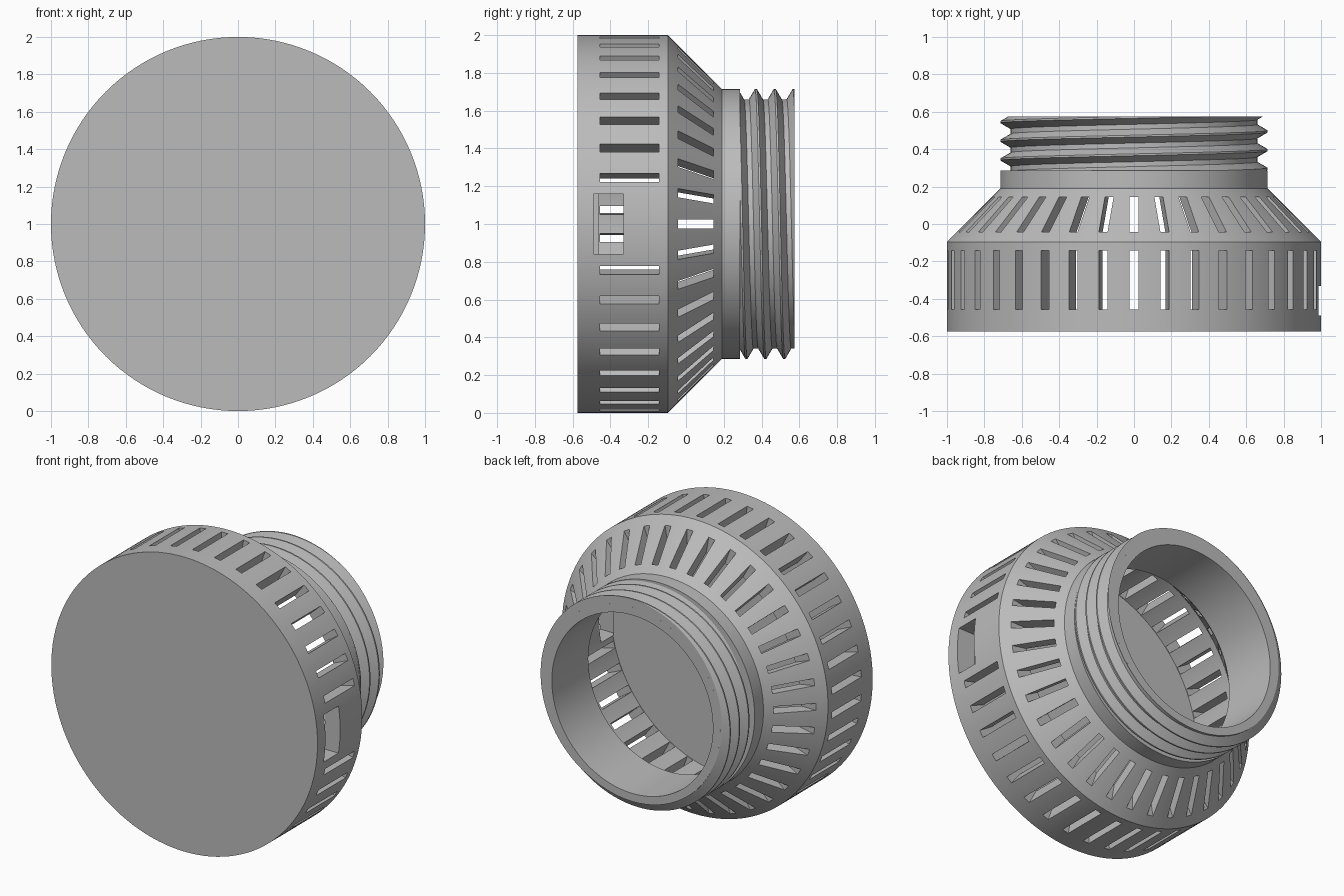
import bpy, bmesh
from math import sin, cos, pi, tau

cube = bpy.data.objects.get("Cube")
if cube:
    bpy.data.objects.remove(cube, do_unlink=True)

SEG = 128
grey = bpy.data.materials.new("plain_grey")
grey.use_nodes = True
COLOUR = (0.5, 0.5, 0.5, 1)
grey.diffuse_color = COLOUR
grey.node_tree.nodes["Principled BSDF"].inputs["Base Color"].default_value = COLOUR


def polar(r, y, a):
    """Point around the housing axis; angle runs from the top towards the left side."""
    return (r * sin(a), y, 1 + r * cos(a))


def skin(bm, rings, wrap):
    """Join neighbouring rings of vertices; wrap closes each ring."""
    for a, b in zip(rings, rings[1:]):
        n = len(a)
        for i in range(n if wrap else n - 1):
            j = (i + 1) % n
            bm.faces.new((a[i], a[j], b[j], b[i]))


def finish(bm, name):
    bmesh.ops.recalc_face_normals(bm, faces=bm.faces)
    mesh = bpy.data.meshes.new(name)
    bm.to_mesh(mesh)
    bm.free()
    mesh.materials.append(grey)
    obj = bpy.data.objects.new(name, mesh)
    bpy.context.collection.objects.link(obj)
    return obj


def smooth(obj):
    bpy.ops.object.select_all(action='DESELECT')
    obj.select_set(True)
    bpy.context.view_layer.objects.active = obj
    bpy.ops.object.shade_smooth_by_angle(angle=pi / 6)


def radial_box(bm, a, width, r0, r1, y0, y1):
    """Box cutter pointing outwards from the axis."""
    u, v = (sin(a), cos(a)), (cos(a), -sin(a))
    rings = []
    for r in (r0, r1):
        ring = []
        for s, y in ((-1, y0), (1, y0), (1, y1), (-1, y1)):
            t = s * width / 2
            ring.append(bm.verts.new((r * u[0] + t * v[0], y, 1 + r * u[1] + t * v[1])))
        rings.append(ring)
    skin(bm, rings, True)
    bm.faces.new(rings[0])
    bm.faces.new(rings[1])


# Hollow housing: drum, sloping shoulder, collar and open neck (y, radius)
profile = [(-.575, 1), (-.095, 1), (.19, .715), (.285, .715), (.285, .66), (.575, .66),
           (.575, .605), (.185, .605), (-.095, .885), (-.46, .885)]
bm = bmesh.new()
rings = [[bm.verts.new(polar(r, y, tau * i / SEG)) for i in range(SEG)] for y, r in profile]
skin(bm, rings, True)
bm.faces.new(rings[0])
bm.faces.new(rings[-1])
housing = finish(bm, "housing")

# Vent slots around the drum and shoulder, and the side port
bm = bmesh.new()
DRUM, SHOULDER, WIDTH = 38, 36, .047
for i in range(DRUM):
    if i not in (9, 10):
        radial_box(bm, tau * i / DRUM, WIDTH, .8, 1.1, -.456, -.142)
for i in range(SHOULDER):
    radial_box(bm, tau * i / SHOULDER, WIDTH, .56, 1.1, -.043, .145)
radial_box(bm, pi / 2, .32, .865, 1.1, -.49, -.332)
cutter = finish(bm, "vent_cutter")
cutter.hide_render = True

cut = housing.modifiers.new("vents", 'BOOLEAN')
cut.operation = 'DIFFERENCE'
cut.solver = 'EXACT'
cut.object = cutter
bpy.ops.object.select_all(action='DESELECT')
housing.select_set(True)
bpy.context.view_layer.objects.active = housing
bpy.ops.object.modifier_apply(modifier=cut.name)
bpy.data.objects.remove(cutter, do_unlink=True)
smooth(housing)

# Screw thread: a ridge swept along a helix, trimmed flat at both ends of the neck
PITCH = .1
section = [(-.04, .655), (-.005, .715), (.005, .715), (.04, .655)]
bm = bmesh.new()
rings = []
for i in range(5 * SEG + 1):
    a = tau * i / SEG
    y = .17 + PITCH * i / SEG
    rings.append([bm.verts.new(polar(r, y + dy, a)) for dy, r in section])
skin(bm, rings, True)
bm.faces.new(rings[0])
bm.faces.new(rings[-1])
for y, side in ((.2851, -1), (.5749, 1)):
    bmesh.ops.bisect_plane(bm, geom=bm.verts[:] + bm.edges[:] + bm.faces[:], dist=1e-6,
                           plane_co=(0, y, 0), plane_no=(0, side, 0), clear_outer=True)
    bmesh.ops.holes_fill(bm, edges=[e for e in bm.edges if e.is_boundary], sides=0)
smooth(finish(bm, "neck_thread"))
